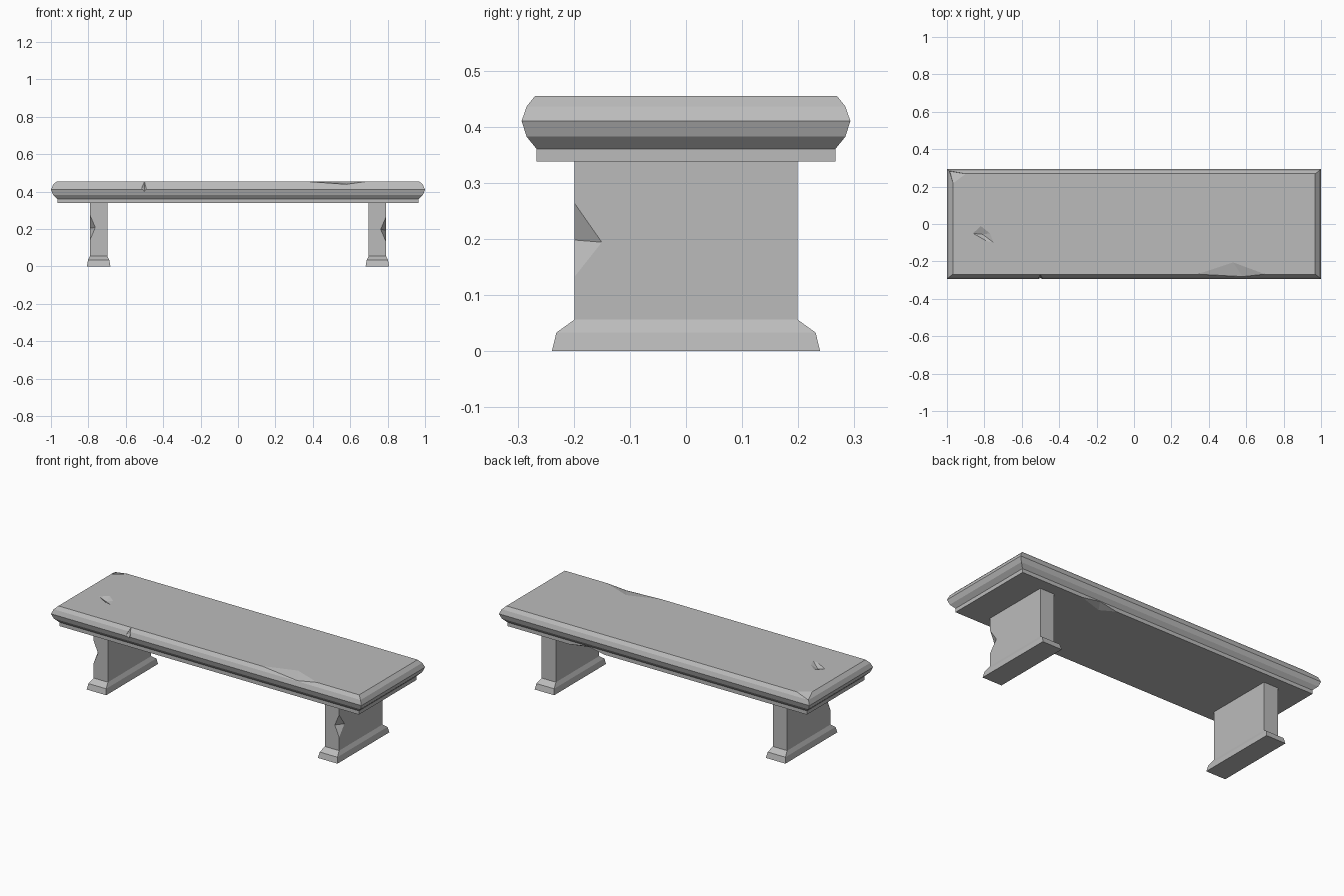
import bpy
import bmesh

cube = bpy.data.objects.get("Cube")
if cube:
    bpy.data.objects.remove(cube, do_unlink=True)

stone = bpy.data.materials.new("grey stone")
stone.use_nodes = True
GREY = (0.5, 0.5, 0.5, 1)
stone.diffuse_color = GREY
stone.node_tree.nodes["Principled BSDF"].inputs["Base Color"].default_value = GREY


def finish(name, bm):
    bmesh.ops.recalc_face_normals(bm, faces=bm.faces)
    mesh = bpy.data.meshes.new(name)
    bm.to_mesh(mesh)
    bm.free()
    mesh.materials.append(stone)
    obj = bpy.data.objects.new(name, mesh)
    bpy.context.collection.objects.link(obj)
    return obj


def stacked_block(name, cx, rings):
    """Rectangular loft through (half width, half depth, height) rings."""
    bm = bmesh.new()
    loops = [[bm.verts.new((cx + sx * hx, sy * hy, z))
              for sx, sy in ((-1, -1), (1, -1), (1, 1), (-1, 1))]
             for hx, hy, z in rings]
    for low, high in zip(loops, loops[1:]):
        for i in range(4):
            j = (i + 1) % 4
            bm.faces.new((low[i], low[j], high[j], high[i]))
    bm.faces.new(loops[0])
    bm.faces.new(loops[-1])
    return finish(name, bm)


def chip(target, points):
    """Break a convex fragment out of the target."""
    bm = bmesh.new()
    verts = [bm.verts.new(p) for p in points]
    bmesh.ops.convex_hull(bm, input=verts)
    cutter = finish("chip_cutter", bm)
    cutter.hide_render = True
    mod = target.modifiers.new("chip", "BOOLEAN")
    mod.operation = "DIFFERENCE"
    mod.solver = "EXACT"
    mod.object = cutter
    bpy.context.view_layer.objects.active = target
    bpy.ops.object.modifier_apply(modifier=mod.name)
    bpy.data.objects.remove(cutter, do_unlink=True)


# Seat slab: skirt below, then a rounded rim described by inset and height
rim = [(0.03, 0.338), (0.03, 0.36), (0.01, 0.382), (0, 0.41), (0.01, 0.436), (0.027, 0.455)]
seat = stacked_block("seat_slab", 0, [(1 - 1.15 * d, 0.293 - 0.9 * d, z) for d, z in rim])

# Long chip on the front upper edge
chip(seat, [(0.34, -0.268, 0.455), (0.7, -0.268, 0.455), (0.53, -0.205, 0.455),
            (0.58, -0.281, 0.438), (0.55, -0.33, 0.5)])
# Broken back corner
chip(seat, [(-0.9, 0.268, 0.455), (-0.967, 0.218, 0.455), (-0.985, 0.282, 0.432),
            (-1.02, 0.32, 0.5)])
# Shallow pit in the top
chip(seat, [(-0.86, -0.05, 0.455), (-0.82, -0.01, 0.455), (-0.77, -0.05, 0.455),
            (-0.75, -0.1, 0.455), (-0.79, -0.09, 0.455), (-0.81, -0.055, 0.44),
            (-0.81, -0.055, 0.6)])
# Small nick in the front rim
chip(seat, [(-0.5, -0.268, 0.454), (-0.5, -0.288, 0.397), (-0.517, -0.291, 0.415),
            (-0.49, -0.291, 0.415), (-0.5, -0.275, 0.425), (-0.5, -0.32, 0.44)])
# Chip under the back edge
chip(seat, [(0.57, 0.267, 0.338), (0.34, 0.267, 0.338), (0.42, 0.22, 0.338),
            (0.45, 0.267, 0.358), (0.45, 0.3, 0.32)])

# Slab legs with flared feet, each chipped on the outer front corner
for side, name, lift in ((1, "left_leg", 0), (-1, "right_leg", 0.01)):
    leg = stacked_block(name, side * 0.745, [(0.063, 0.239, 0), (0.057, 0.231, 0.033),
                                             (0.046, 0.199, 0.056), (0.046, 0.199, 0.342)])
    notch = [(0.791, -0.199, 0.264), (0.791, -0.199, 0.132), (0.791, -0.15, 0.194),
             (0.763, -0.199, 0.198), (0.85, -0.26, 0.2)]
    chip(leg, [(side * x, y, z + lift) for x, y, z in notch])
